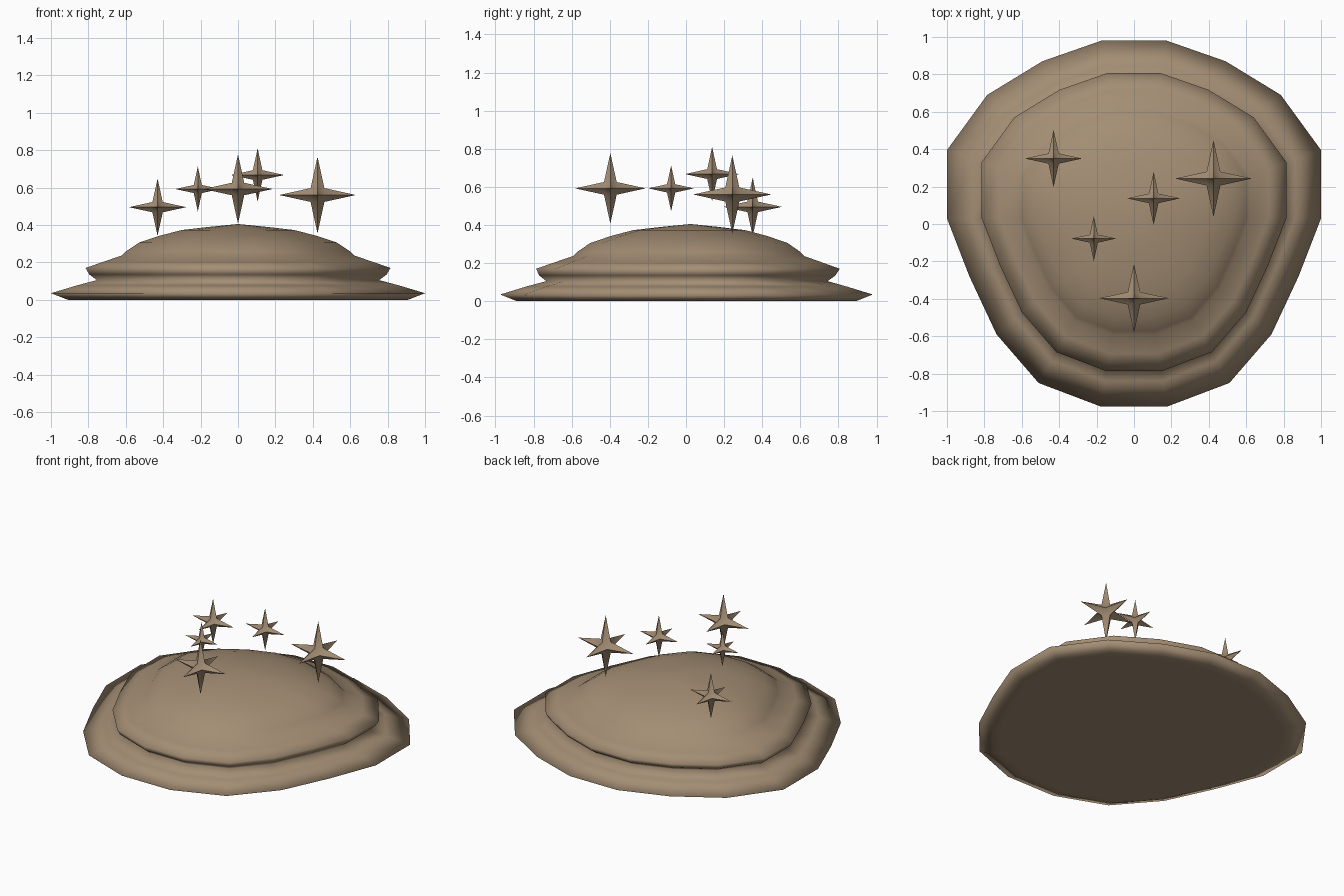
import bpy
import bmesh
import math
from mathutils import Vector

if "Cube" in bpy.data.objects:
    bpy.data.objects.remove(bpy.data.objects["Cube"])

brown = bpy.data.materials.new("warm brown")
brown.diffuse_color = (0.37, 0.27, 0.175, 1)
brown.use_nodes = True
brown.node_tree.nodes["Principled BSDF"].inputs["Base Color"].default_value = brown.diffuse_color


def finish(bm, name, angle):
    bmesh.ops.recalc_face_normals(bm, faces=bm.faces)
    mesh = bpy.data.meshes.new(name)
    bm.to_mesh(mesh)
    bm.free()
    mesh.materials.append(brown)
    obj = bpy.data.objects.new(name, mesh)
    bpy.context.collection.objects.link(obj)
    bpy.ops.object.select_all(action='DESELECT')
    obj.select_set(True)
    bpy.context.view_layer.objects.active = obj
    bpy.ops.object.shade_smooth_by_angle(angle=math.radians(angle))
    return obj


# Right half of the rounded shield outline, mirrored to the left
half = [(0.175, 0.98), (0.49, 0.87), (0.785, 0.69), (1.0, 0.395), (1.0, 0.03),
        (0.88, -0.28), (0.735, -0.59), (0.51, -0.85), (0.18, -0.975)]
outline = half + [(-x, y) for x, y in reversed(half)]

# Stepped mound: outline scale, height, shift in y
profile = [(0.86, 0.0, 0.0), (0.91, 0.0, 0.0), (1.0, 0.035, 0.0),
           (0.86, 0.077, 0.0), (0.755, 0.105, 0.003), (0.795, 0.135, 0.005),
           (0.815, 0.17, 0.008), (0.72, 0.203, 0.01), (0.62, 0.237, 0.012),
           (0.60, 0.258, 0.013), (0.53, 0.305, 0.014), (0.42, 0.342, 0.015),
           (0.30, 0.373, 0.016), (0.15, 0.39, 0.02)]
bm = bmesh.new()
rings = [[bm.verts.new((x * s, y * s + dy, z)) for x, y in outline]
         for s, z, dy in profile]
n = len(outline)
for low, high in zip(rings, rings[1:]):
    for i in range(n):
        j = (i + 1) % n
        bm.faces.new((low[i], low[j], high[j], high[i]))
bm.faces.new(rings[0])
peak = bm.verts.new((0, 0.025, 0.405))
for i in range(n):
    bm.faces.new((rings[-1][i], rings[-1][(i + 1) % n], peak))
finish(bm, "stepped_mound", 150)


# Six-pointed stars: octahedron with edge midpoints pulled inwards
def star(name, center, radius):
    c, a = Vector(center), radius * 0.18
    bm = bmesh.new()
    cache = {}

    def vert(p):
        key = tuple(round(v, 5) for v in p)
        if key not in cache:
            cache[key] = bm.verts.new(c + p)
        return cache[key]

    for sx in (-1, 1):
        for sy in (-1, 1):
            for sz in (-1, 1):
                x, y, z = Vector((sx, 0, 0)), Vector((0, sy, 0)), Vector((0, 0, sz))
                xy, yz, zx = vert((x + y) * a), vert((y + z) * a), vert((z + x) * a)
                bm.faces.new((vert(x * radius), xy, zx))
                bm.faces.new((vert(y * radius), yz, xy))
                bm.faces.new((vert(z * radius), zx, yz))
                bm.faces.new((xy, yz, zx))
    finish(bm, name, 30)


star("left_star", (-0.43, 0.35, 0.495), 0.153)
star("small_star", (-0.215, -0.078, 0.592), 0.12)
star("front_star", (0, -0.397, 0.592), 0.185)
star("middle_star", (0.105, 0.137, 0.667), 0.142)
star("right_star", (0.425, 0.243, 0.56), 0.205)
